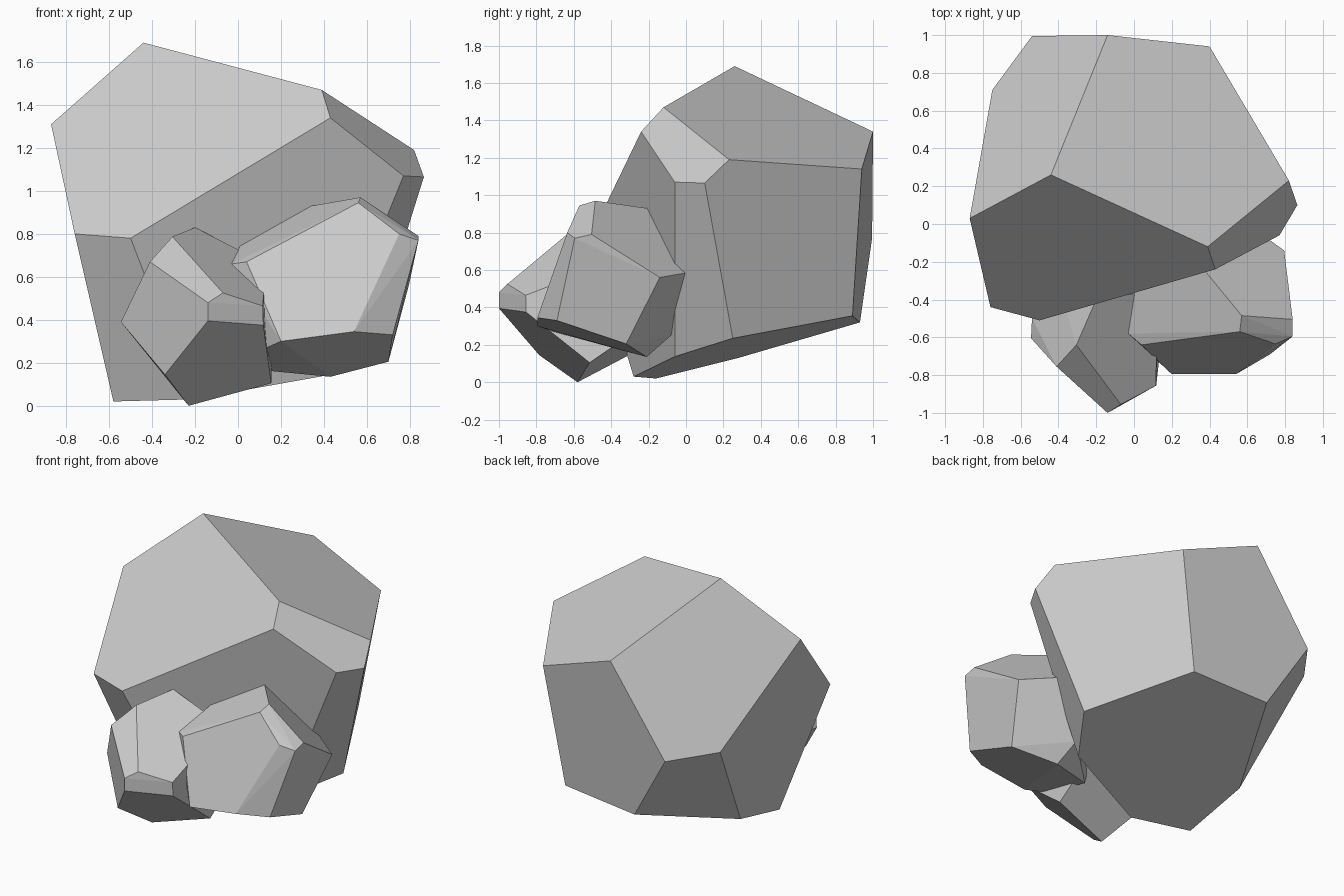
import bpy, bmesh, math


def rock(name, corners):
    """Faceted boulder: convex hull of its corners with coplanar facets merged."""
    bm = bmesh.new()
    for c in corners:
        bm.verts.new(c)
    hull = bmesh.ops.convex_hull(bm, input=bm.verts[:])
    loose = {v for v in bm.verts if not v.link_faces}
    bmesh.ops.delete(bm, geom=list(loose), context='VERTS')
    bmesh.ops.dissolve_limit(bm, angle_limit=math.radians(5),
                             verts=bm.verts[:], edges=bm.edges[:])
    bmesh.ops.recalc_face_normals(bm, faces=bm.faces[:])
    mesh = bpy.data.meshes.new(name)
    bm.to_mesh(mesh)
    bm.free()
    obj = bpy.data.objects.new(name, mesh)
    bpy.context.collection.objects.link(obj)
    return obj


# Tall boulder at the back
rock("large_boulder", [
    (-.44, .26, 1.69), (-.87, .03, 1.31), (.39, -.12, 1.47), (.43, -.24, 1.34),
    (-.50, -.51, .78), (-.76, -.44, .80), (.82, .23, 1.19), (.865, .10, 1.065),
    (.77, -.06, 1.07), (-.14, 1.0, 1.34), (.40, .94, 1.14), (-.54, .995, .77),
    (-.75, .71, .78), (.27, .89, .355), (-.27, .93, .32), (.605, .25, .235),
    (.39, -.06, .137), (-.60, .28, .13), (-.58, -.16, .02), (-.21, -.28, .03),
])

# Medium rock leaning on the front right
rock("right_rock", [
    (.57, -.485, .97), (.56, -.57, .945), (.04, -.64, .67), (-.03, -.58, .66),
    (.75, -.635, .80), (.84, -.505, .79), (.84, -.595, .77), (.54, -.795, .345),
    (.20, -.795, .30), (.12, -.69, .265), (.72, -.69, .33), (.70, -.32, .205),
    (.43, -.21, .135), (.12, -.32, .165), (.34, -.205, .93), (.795, -.14, .56),
    (.60, 0, .585), (.39, -.08, .25), (.01, -.30, .745),
])

# Small rock at the front left
rock("left_rock", [
    (-.14, -1.0, .48), (-.14, -1.0, .395), (-.07, -.955, .525), (.115, -.857, .465),
    (.118, -.855, .375), (-.305, -.64, .787), (-.41, -.755, .67), (-.545, -.605, .39),
    (-.34, -.785, .145), (-.23, -.58, 0), (.155, -.515, .105), (.155, -.15, .355),
    (-.36, -.20, .20), (-.20, -.40, .83), (.13, -.35, .66), (-.54, -.50, .40),
    (-.42, -.25, .50),
])
